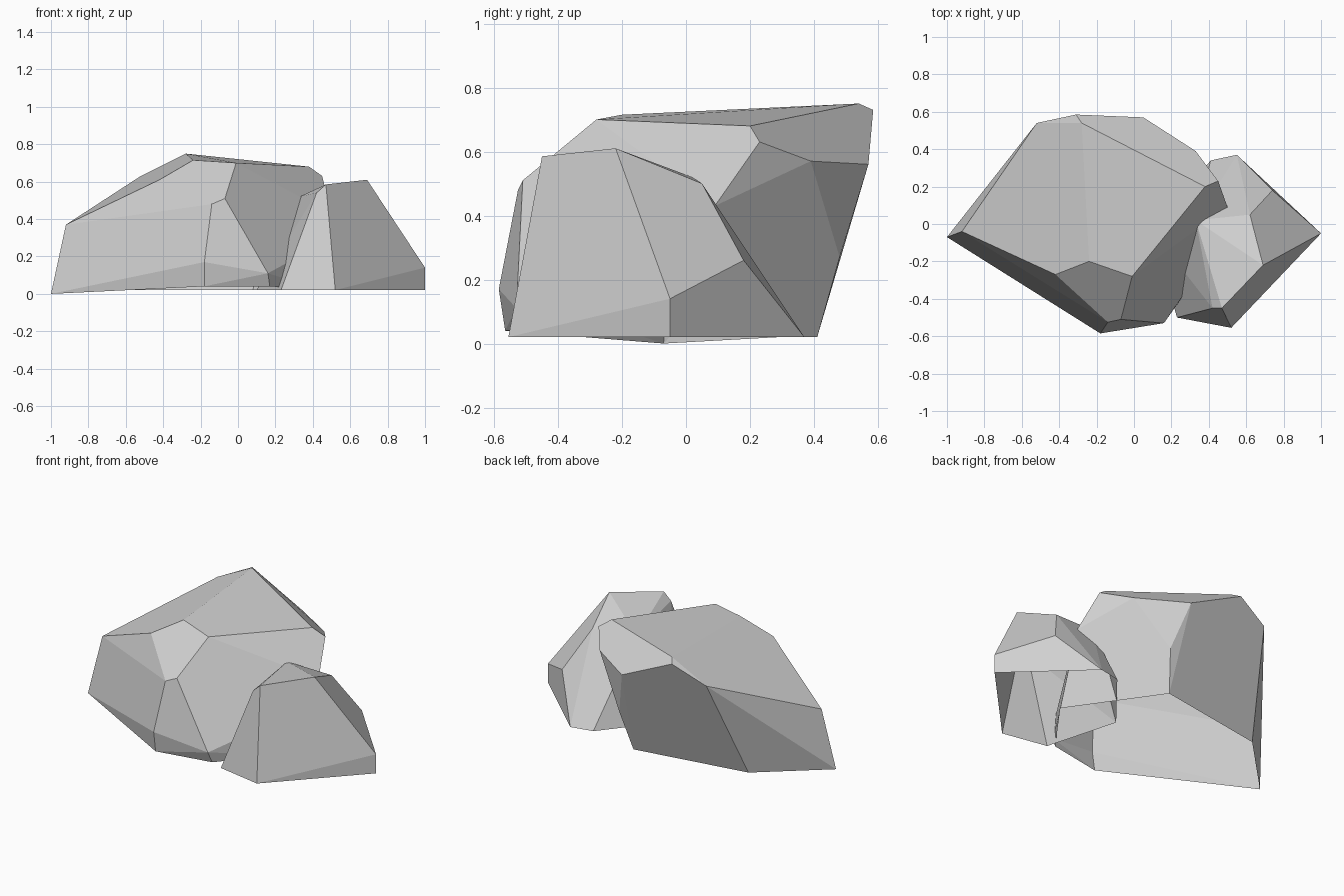
import bpy
import bmesh
import math
from mathutils import Vector

default_cube = bpy.data.objects.get("Cube")
if default_cube:
    bpy.data.objects.remove(default_cube, do_unlink=True)

# One plain grey stone colour
stone = bpy.data.materials.new("stone_grey")
stone.use_nodes = True
stone_colour = (.64, .64, .64, 1)
stone.diffuse_color = stone_colour
stone.node_tree.nodes["Principled BSDF"].inputs["Base Color"].default_value = stone_colour


def make_rock(name, corners):
    """Wrap chiselled corner points in a faceted shell, open underneath."""
    bm = bmesh.new()
    for corner in corners:
        bm.verts.new(Vector(corner))
    hull = bmesh.ops.convex_hull(bm, input=bm.verts[:], use_existing_faces=False)
    loose = {g for g in hull["geom_interior"] + hull["geom_unused"]
             if isinstance(g, bmesh.types.BMVert)}
    bmesh.ops.delete(bm, geom=list(loose), context="VERTS")
    bmesh.ops.recalc_face_normals(bm, faces=bm.faces[:])

    # The ground side stays hollow
    base = [face for face in bm.faces if face.normal.z < -.85]
    bmesh.ops.delete(bm, geom=base, context="FACES")

    # Merge nearly flat triangles into broad facets
    bmesh.ops.dissolve_limit(bm, angle_limit=math.radians(6),
                             verts=bm.verts[:], edges=bm.edges[:])

    mesh = bpy.data.meshes.new(name)
    bm.to_mesh(mesh)
    bm.free()
    mesh.materials.append(stone)
    rock = bpy.data.objects.new(name, mesh)
    bpy.context.collection.objects.link(rock)
    return rock


def ring(points, height):
    """Lift a flat outline to a constant height."""
    return [(x, y, height) for x, y in points]


# Large boulder: base outline, broad sides, sloping crown
large_base = ring([(-.64, .29), (.08, .41), (.45, -.12)], .02)
large_front_foot = ring([(-.18, -.565), (.17, -.5), (.24, -.4)], .04)
large_sides = [
    (-1, -.07, 0), (-.92, -.04, .37), (-.18, -.585, .17),
    (.16, -.53, .11), (.27, -.37, .17), (.5, .09, .43),
    (.13, .48, .27), (.05, .57, .56), (.33, .39, .57),
]
large_crown = [
    (-.52, .54, .63), (-.31, .585, .73), (-.28, .54, .75),
    (.38, .2, .68), (.45, .23, .63), (-.01, -.28, .7),
    (-.24, -.2, .715), (-.42, -.27, .61),
    (-.14, -.525, .48), (-.07, -.51, .51),
]
make_rock("large_boulder", large_base + large_front_foot + large_sides + large_crown)

# Small boulder: its inner corner is buried in the large one
small_base = ring([(.23, -.5), (.52, -.555), (1, -.05),
                   (.55, .37), (.41, .34), (.1, -.04)], .02)
small_top = [
    (.42, -.45, .54), (.47, -.45, .585), (.69, -.22, .61),
    (.62, .05, .5), (.33, .02, .52), (.74, .18, .26), (1, -.05, .14),
]
make_rock("small_boulder", small_base + small_top)
